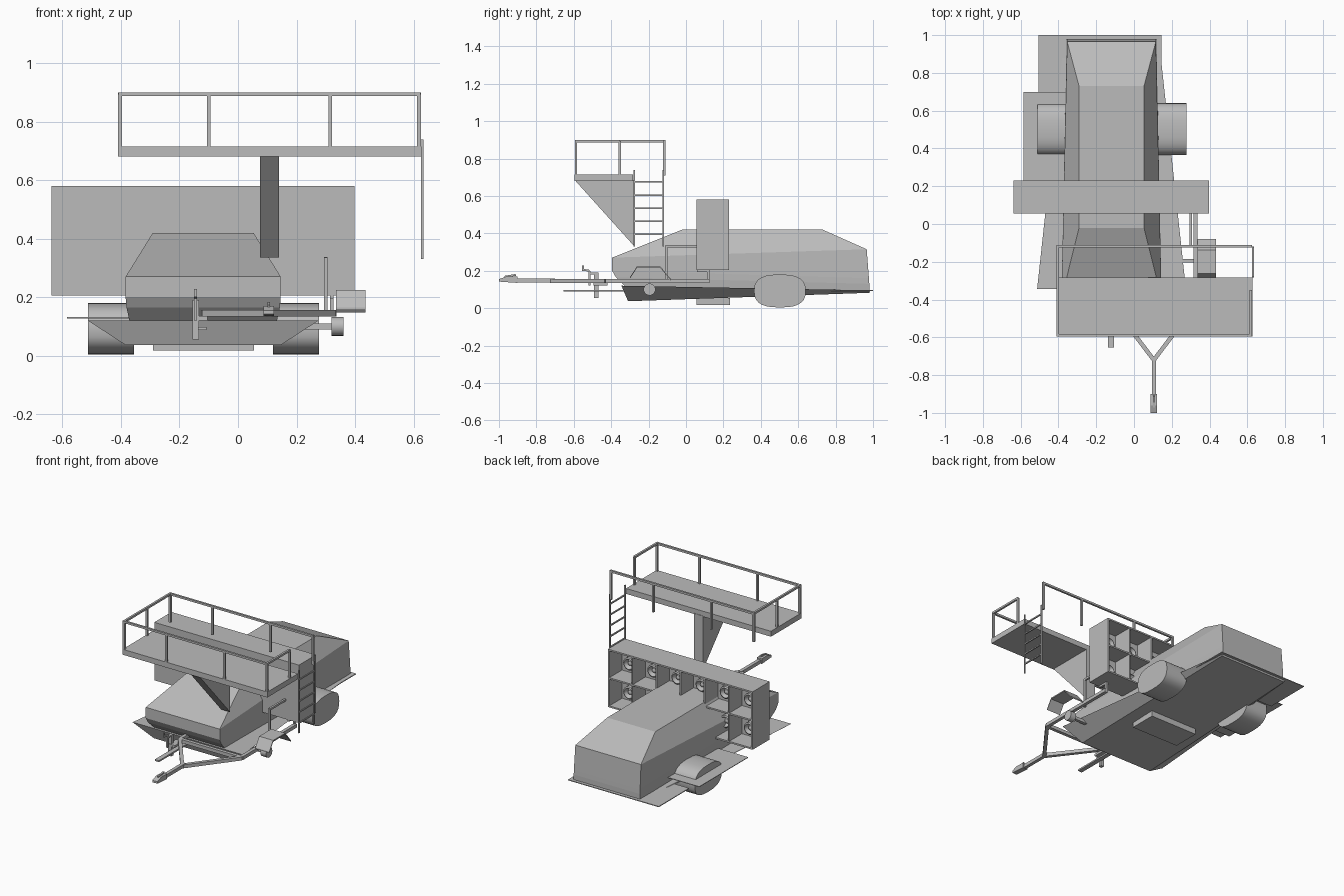
import bpy, bmesh, math
from mathutils import Vector

if "Cube" in bpy.data.objects:
    bpy.data.objects.remove(bpy.data.objects["Cube"])

grey = bpy.data.materials.new("plain_grey")
grey.use_nodes = True
grey.diffuse_color = (0.5, 0.5, 0.5, 1)
grey.node_tree.nodes["Principled BSDF"].inputs["Base Color"].default_value = grey.diffuse_color


def finish(name, bm, smooth=False):
    bmesh.ops.recalc_face_normals(bm, faces=bm.faces)
    mesh = bpy.data.meshes.new(name)
    bm.to_mesh(mesh)
    bm.free()
    mesh.materials.append(grey)
    ob = bpy.data.objects.new(name, mesh)
    bpy.context.collection.objects.link(ob)
    if smooth:
        bpy.ops.object.select_all(action='DESELECT')
        ob.select_set(True)
        bpy.context.view_layer.objects.active = ob
        bpy.ops.object.shade_smooth_by_angle(angle=math.radians(35))
    return ob


def add_box(bm, x, y, z):
    vs = bmesh.ops.create_cube(bm, size=1)["verts"]
    for v in vs:
        v.co = [(r[0] + r[1]) / 2 + c * (r[1] - r[0]) for r, c in zip((x, y, z), v.co)]


def box(name, x, y, z):
    bm = bmesh.new()
    add_box(bm, x, y, z)
    return finish(name, bm)


def add_bar(bm, a, b, w=0.012, h=None):
    """Square bar from a to b."""
    a, b = Vector(a), Vector(b)
    d = b - a
    q = d.to_track_quat('Z', 'Y')
    for v in bmesh.ops.create_cube(bm, size=1)["verts"]:
        v.co = (a + b) / 2 + q @ Vector((v.co.x * w, v.co.y * (h or w), v.co.z * d.length))


def bars(name, pairs, w=0.012):
    bm = bmesh.new()
    for a, b in pairs:
        add_bar(bm, a, b, w)
    return finish(name, bm)


def loft(name, rings, smooth=False):
    """Skin matching rings of points and cap both ends."""
    bm = bmesh.new()
    vs = [[bm.verts.new(p) for p in ring] for ring in rings]
    n = len(vs[0])
    for lo, hi in zip(vs, vs[1:]):
        for i in range(n):
            j = (i + 1) % n
            bm.faces.new((lo[i], lo[j], hi[j], hi[i]))
    bm.faces.new(vs[0])
    bm.faces.new(vs[-1])
    return finish(name, bm, smooth)


def prism(name, outline, x0, x1, smooth=False):
    """Extrude a (y, z) outline along x."""
    return loft(name, [[(x, y, z) for y, z in outline] for x in (x0, x1)], smooth)


def quad(cx, front, rear):
    (yf, hf, zf), (yr, hr, zr) = front, rear
    return [(cx - hf, yf, zf), (cx + hf, yf, zf), (cx + hr, yr, zr), (cx - hr, yr, zr)]


def oval(cy, cz, ry, rz, power, n=28):
    pts = []
    for i in range(n):
        c, s = math.cos(math.tau * i / n), math.sin(math.tau * i / n)
        pts.append((cy + ry * math.copysign(abs(c) ** power, c),
                    cz + rz * math.copysign(abs(s) ** power, s)))
    return pts


# Main body: tapered hull below, faceted cover above
CX = -0.119
loft("hull", [quad(CX, (-0.31, 0.266, 0.037), (0.98, 0.245, 0.082)),
              quad(CX, (-0.345, 0.394, 0.12), (0.985, 0.25, 0.095))])
loft("body_cover", [quad(CX, (-0.32, 0.25, 0.11), (0.98, 0.237, 0.09)),
                    quad(CX, (-0.375, 0.262, 0.165), (0.98, 0.237, 0.13)),
                    quad(CX, (-0.395, 0.265, 0.2), (0.978, 0.237, 0.16)),
                    quad(CX, (-0.395, 0.265, 0.27), (0.966, 0.235, 0.315)),
                    quad(CX, (-0.02, 0.172, 0.42), (0.73, 0.172, 0.42))])
box("rear_deck_plate", (-0.505, 0.145), (0.69, 1.0), (0.092, 0.097))
box("side_deck_plate", (-0.585, -0.35), (0.2, 0.7), (0.128, 0.132))
box("underside_panel", (-0.29, 0.055), (0.055, 0.235), (0.018, 0.055))

# Large wheels
for side, x0 in (("right", -0.512), ("left", 0.12)):
    prism("main_wheel_" + side, oval(0.502, 0.092, 0.138, 0.088, 0.75), x0, x0 + 0.157, True)

# Speaker wall: open cells facing the rear
X0, X1, Z0, Z1, T = -0.638, 0.398, 0.205, 0.58, 0.01
COLS, ROWS = 6, 2
cw, ch = (X1 - X0) / COLS, (Z1 - Z0) / ROWS
bm = bmesh.new()
add_box(bm, (X0, X1), (0.055, 0.1), (Z0, Z1))
for i in range(COLS + 1):
    x = min(max(X0 + i * cw, X0 + T / 2), X1 - T / 2)
    add_box(bm, (x - T / 2, x + T / 2), (0.09, 0.23), (Z0, Z1))
for j in range(ROWS + 1):
    z = min(max(Z0 + j * ch, Z0 + T / 2), Z1 - T / 2)
    add_box(bm, (X0, X1), (0.09, 0.23), (z - T / 2, z + T / 2))
finish("speaker_cabinet", bm)

profile = [(0.04, 0), (0.04, 0.04), (0.032, 0.045), (0.02, 0.015), (0.014, 0.03), (0.004, 0.035)]
N = 16
driver = loft("speaker_driver", [[(r * math.cos(math.tau * k / N), d, r * math.sin(math.tau * k / N))
                                  for k in range(N)] for r, d in profile], True)
for i in range(COLS):
    for j in range(ROWS):
        ob = driver if i + j == 0 else driver.copy()
        if ob is not driver:
            bpy.context.collection.objects.link(ob)
        ob.location = (X0 + (i + 0.5) * cw, 0.1, Z0 + (j + 0.5) * ch - 0.015)

# Raised platform on a wedge-shaped support
box("platform", (-0.41, 0.627), (-0.595, -0.283), (0.68, 0.715))
prism("platform_support", [(-0.595, 0.685), (-0.28, 0.685), (-0.28, 0.335)], 0.075, 0.14)

# Railings
XL, XR, YF, YM, YB, TOP = -0.403, 0.618, -0.588, -0.355, -0.117, 0.893
posts = [(x, y) for x in (XL, -0.1, 0.315, XR) for y in (YF, YB)] + [(XL, YM), (XR, YM)]
rails = [((x, y, 0.71), (x, y, TOP)) for x, y in posts]
rails += [((XL - 0.006, y, TOP), (XR + 0.006, y, TOP)) for y in (YF, YB)]
rails += [((XL, YF, TOP), (XL, YB, TOP)), ((XR, YF, TOP), (XR, YM, TOP))]
bars("platform_railing", rails, 0.013)

# Ladder
LX = 0.63
steps = [((LX, y, 0.33), (LX, y, 0.738)) for y in (-0.278, -0.122)]
steps += [((LX, -0.278, 0.395 + 0.07 * i), (LX, -0.122, 0.395 + 0.07 * i)) for i in range(5)]
bars("ladder", steps, 0.008)

# Small towed frame with drawbar
FX, HALF, FZ = 0.105, 0.22, 0.145
frame = [((FX, -0.95, 0.148), (FX, -0.7, 0.148)),
         ((FX - HALF, -0.43, FZ), (FX + HALF, -0.43, FZ))]
for s in (-1, 1):
    x = FX + s * HALF
    frame += [((FX, -0.72, FZ), (x, -0.43, FZ)), ((x, -0.43, FZ), (x, 0.125, FZ))]
bars("drawbar_frame", frame, 0.022)
bars("axle", [((FX - 0.22, -0.195, 0.1), (FX + 0.22, -0.195, 0.1))], 0.02)
prism("coupler", [(-1.0, 0.142), (-1.0, 0.155), (-0.96, 0.17), (-0.9, 0.168), (-0.9, 0.135)],
      FX - 0.018, FX + 0.018)
bars("coupler_handle", [((FX, -0.97, 0.168), (FX, -0.91, 0.178))], 0.01)

# Small wheels with bent mudguards
arch = [(-0.3, 0.165), (-0.262, 0.224), (-0.138, 0.224), (-0.08, 0.155)]
guard = arch + [(y, z - 0.008) for y, z in reversed(arch)]
for side, s in (("right", -1), ("left", 1)):
    prism("small_wheel_" + side, oval(-0.195, 0.1, 0.032, 0.032, 1, 20),
          FX + s * 0.215, FX + s * 0.255, True)
    prism("mudguard_" + side, guard, FX + s * 0.23, FX + s * 0.33)

# Hand rail beside the speaker wall
bars("hand_rail", [((0.3, -0.105, 0.14), (0.3, -0.105, 0.335)),
                   ((0.3, -0.105, 0.33), (0.3, 0.06, 0.33)),
                   ((0.32, 0.06, 0.2), (0.32, 0.12, 0.2)),
                   ((0.32, 0.12, 0.21), (0.32, 0.12, 0.14))], 0.013)

# Jack, crank and towing stub
bars("jack_post", [((-0.145, -0.48, 0.055), (-0.145, -0.48, 0.19))], 0.022)
bars("jack_crank", [((-0.145, -0.48, 0.185), (-0.145, -0.515, 0.185)),
                    ((-0.145, -0.515, 0.12), (-0.145, -0.515, 0.2)),
                    ((-0.145, -0.515, 0.2), (-0.145, -0.55, 0.205)),
                    ((-0.145, -0.55, 0.2), (-0.145, -0.55, 0.228))], 0.01)
box("tow_stub", (-0.137, -0.107), (-0.655, -0.3), (0.088, 0.098))
box("jack_bracket", (-0.15, -0.105), (-0.495, -0.42), (0.12, 0.135))
